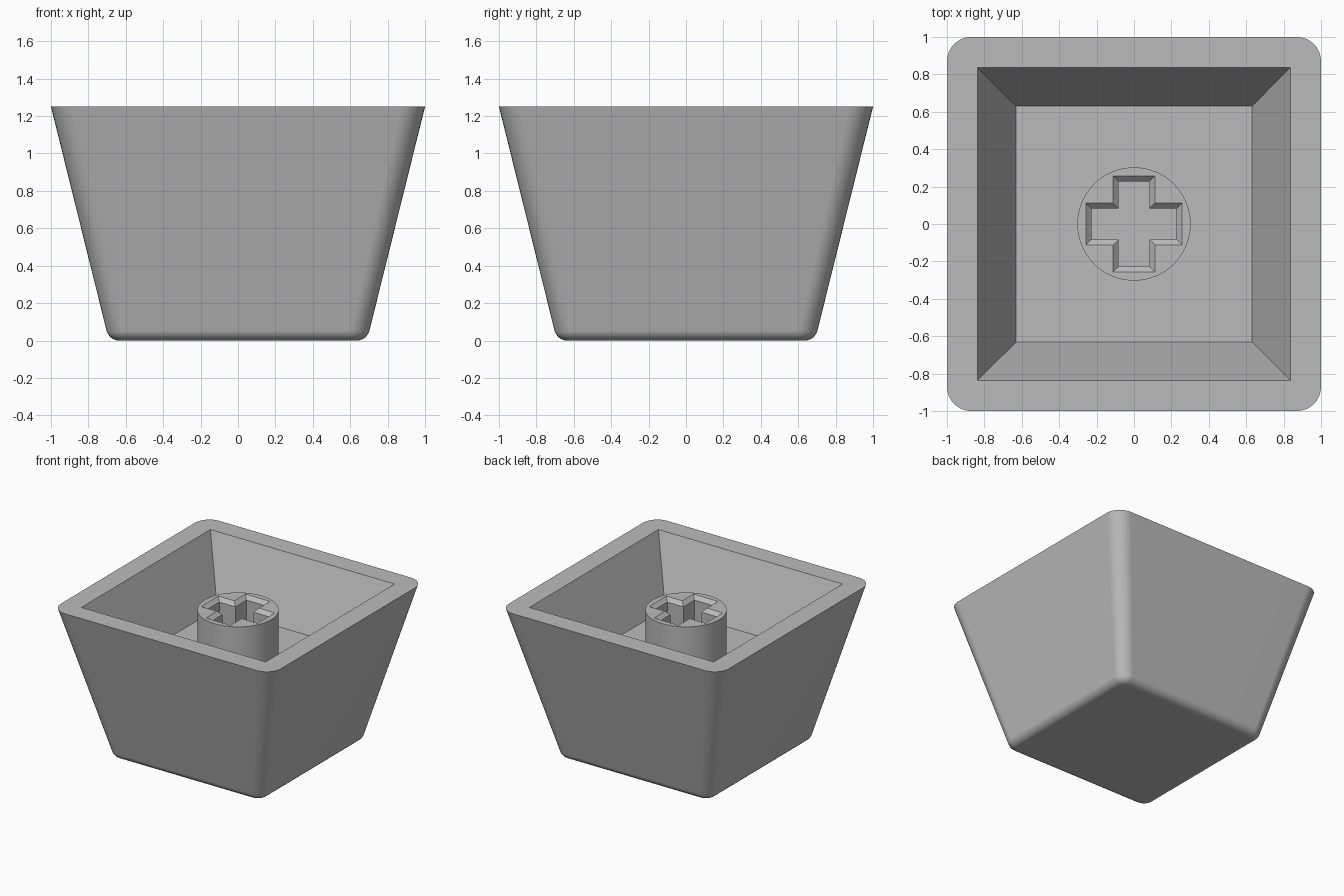
import bpy, bmesh, math

if "Cube" in bpy.data.objects:
    bpy.data.objects.remove(bpy.data.objects["Cube"])

TOP, FLOOR, STEM_TOP = 1.25, 0.735, 1.135

grey = bpy.data.materials.new("plain grey")
grey.diffuse_color = (0.5, 0.5, 0.5, 1)
grey.use_nodes = True
grey.node_tree.nodes["Principled BSDF"].inputs["Base Color"].default_value = grey.diffuse_color


def rounded_square(bm, half, radius, z, n=8):
    """Counter-clockwise ring of 4 corners with n + 1 points each."""
    pts = []
    for c in range(4):
        sx, sy = ((1, 1), (-1, 1), (-1, -1), (1, -1))[c]
        for i in range(n + 1):
            a = math.pi / 2 * (c + i / n)
            pts.append(bm.verts.new((sx * (half - radius) + radius * math.cos(a),
                                     sy * (half - radius) + radius * math.sin(a), z)))
    return pts


def square(bm, half, z):
    return [bm.verts.new((sx * half, sy * half, z))
            for sx, sy in ((1, 1), (-1, 1), (-1, -1), (1, -1))]


def bridge(bm, a, b):
    k = len(a)
    for i in range(k):
        bm.faces.new((a[i], a[(i + 1) % k], b[(i + 1) % k], b[i]))


def finish(bm, name):
    mesh = bpy.data.meshes.new(name)
    bm.to_mesh(mesh)
    bm.free()
    mesh.materials.append(grey)
    ob = bpy.data.objects.new(name, mesh)
    bpy.context.collection.objects.link(ob)
    bpy.ops.object.select_all(action='DESELECT')
    ob.select_set(True)
    bpy.context.view_layer.objects.active = ob
    bpy.ops.object.shade_smooth_by_angle(angle=math.radians(30))
    wn = ob.modifiers.new("even shading", 'WEIGHTED_NORMAL')
    wn.keep_sharp = True
    return ob


# Tapered shell: filleted bottom, sloped sides, flat rim, sloped cavity
bm = bmesh.new()
N, FILLET, INNER, EDGE = 8, 0.07, 0.635, 0.1
rings = []
tilt = math.atan(0.25)
for i in range(N + 1):
    a = -math.pi / 2 + (math.pi / 2 - tilt) * i / N
    out = FILLET * math.cos(a)
    rings.append(rounded_square(bm, INNER + out, EDGE - 0.068 + out,
                                FILLET + FILLET * math.sin(a), N))
rings.append(rounded_square(bm, 1.0, 0.13, TOP, N))
for a, b in zip(rings, rings[1:]):
    bridge(bm, a, b)
bm.faces.new(rings[0][::-1])

opening = square(bm, 0.837, TOP)
floor = square(bm, 0.63, FLOOR)
rim = rings[-1]
for c in range(4):
    s, e = c * (N + 1), c * (N + 1) + N
    d = (c + 1) % 4
    bm.faces.new(rim[s:e + 1] + [opening[c]])
    bm.faces.new((rim[e], rim[d * (N + 1)], opening[d], opening[c]))
bridge(bm, opening, floor)
bm.faces.new(floor)
finish(bm, "cap_shell")

# Round stem with a chamfered cross-shaped socket
bm = bmesh.new()


def cross(arm, w, z):
    quarter = [(arm, -w), (arm, w), (w, w)]
    pts = []
    for k in range(4):
        for x, y in quarter:
            for _ in range(k):
                x, y = -y, x
            pts.append(bm.verts.new((x, y, z)))
    return pts


def circle(r, z, n=64):
    return [bm.verts.new((r * math.cos(2 * math.pi * i / n),
                          r * math.sin(2 * math.pi * i / n), z)) for i in range(n)]


low, high = circle(0.303, FLOOR), circle(0.303, STEM_TOP)
bridge(bm, low, high)
mouth = cross(0.257, 0.112, STEM_TOP)
throat = cross(0.227, 0.082, STEM_TOP - 0.03)
base = cross(0.227, 0.082, FLOOR)
bridge(bm, mouth, throat)
bridge(bm, throat, base)
edges = [bm.edges.get((loop[i], loop[(i + 1) % len(loop)]))
         for loop in (high, mouth) for i in range(len(loop))]
bmesh.ops.triangle_fill(bm, edges=edges, use_beauty=True, normal=(0, 0, 1))
bmesh.ops.recalc_face_normals(bm, faces=bm.faces)
# Open tube: make sure the top ring faces up
if any(f.normal.z < -0.9 for f in bm.faces):
    bmesh.ops.reverse_faces(bm, faces=bm.faces)
finish(bm, "stem")
